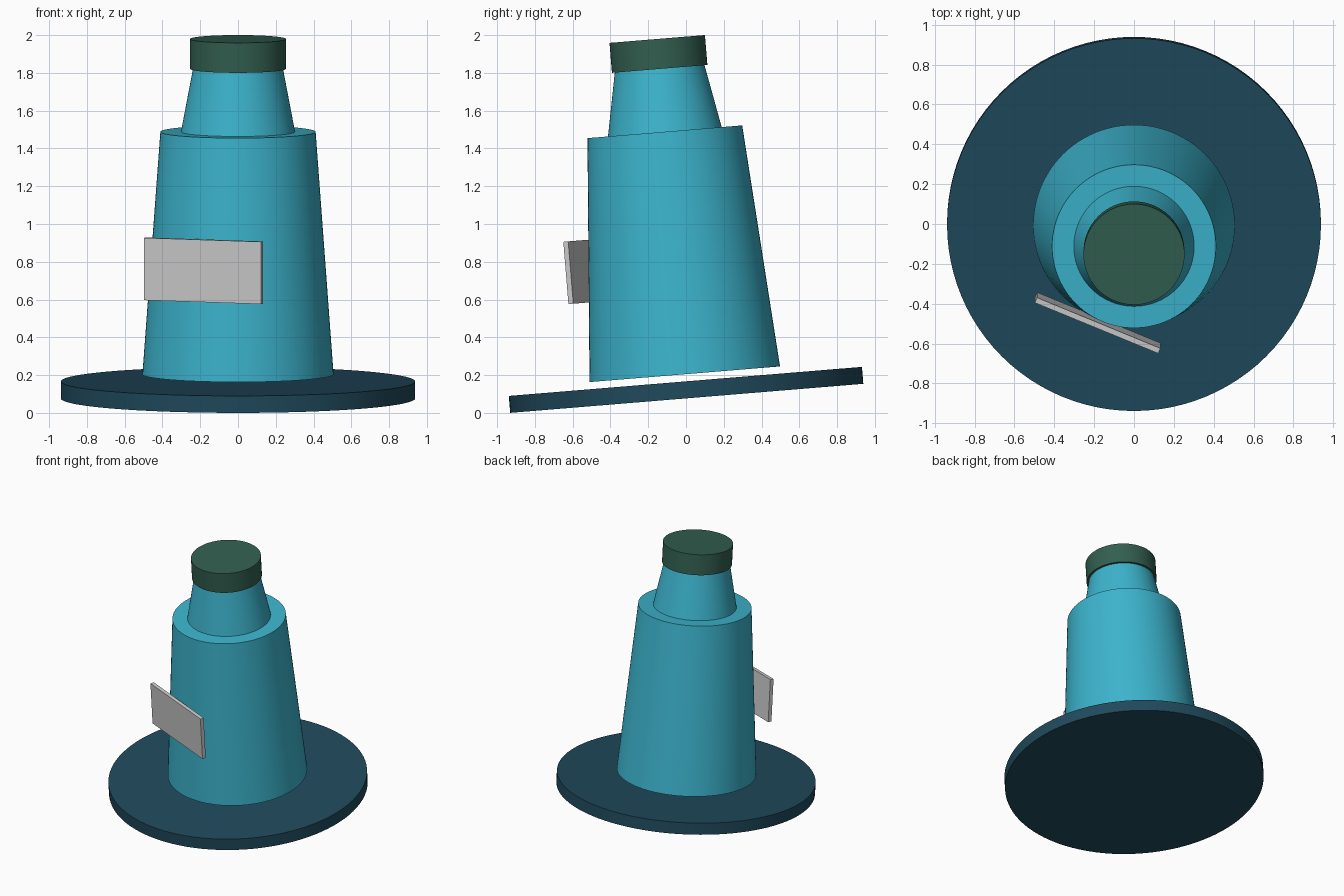
import bpy
from math import radians, sin, cos
from mathutils import Matrix

if "Cube" in bpy.data.objects:
    bpy.data.objects.remove(bpy.data.objects["Cube"])

# Whole model leans slightly toward the front
TILT = Matrix.Translation((0, 0.004, 0.077)) @ Matrix.Rotation(radians(4.7), 4, 'X')


def material(name, rgb):
    mat = bpy.data.materials.new(name)
    mat.diffuse_color = (*rgb, 1)
    mat.use_nodes = True
    mat.node_tree.nodes["Principled BSDF"].inputs["Base Color"].default_value = mat.diffuse_color
    return mat


def frustum(name, z0, z1, r0, r1, mat):
    bpy.ops.mesh.primitive_cone_add(vertices=96, radius1=r0, radius2=r1, depth=z1 - z0)
    ob = bpy.context.object
    ob.name = name
    ob.data.materials.append(mat)
    bpy.ops.object.shade_smooth_by_angle(angle=radians(30))
    ob.matrix_world = TILT @ Matrix.Translation((0, 0, (z0 + z1) / 2))
    return ob


navy = material("navy", (0.014, 0.068, 0.107))
teal = material("teal", (0.045, 0.456, 0.610))
green = material("green", (0.032, 0.114, 0.080))

# Turned parts, bottom to top (the body floats just above the base)
frustum("base_disc", 0.0, 0.09, 0.938, 0.938, navy)
frustum("body", 0.128, 1.416, 0.506, 0.411, teal)
frustum("neck", 1.416, 1.752, 0.302, 0.238, teal)
frustum("cap", 1.75, 1.909, 0.2535, 0.2535, green)

# Flat label plate touching the front-left of the body
turn = radians(22.4)
bpy.ops.mesh.primitive_cube_add(size=1)
plate = bpy.context.object
plate.name = "label_plate"
plate.matrix_world = (TILT
                      @ Matrix.Translation((-0.479 * sin(turn), -0.479 * cos(turn), 0.714))
                      @ Matrix.Rotation(-turn, 4, 'Z')
                      @ Matrix.Diagonal((0.67, 0.028, 0.331, 1)))
